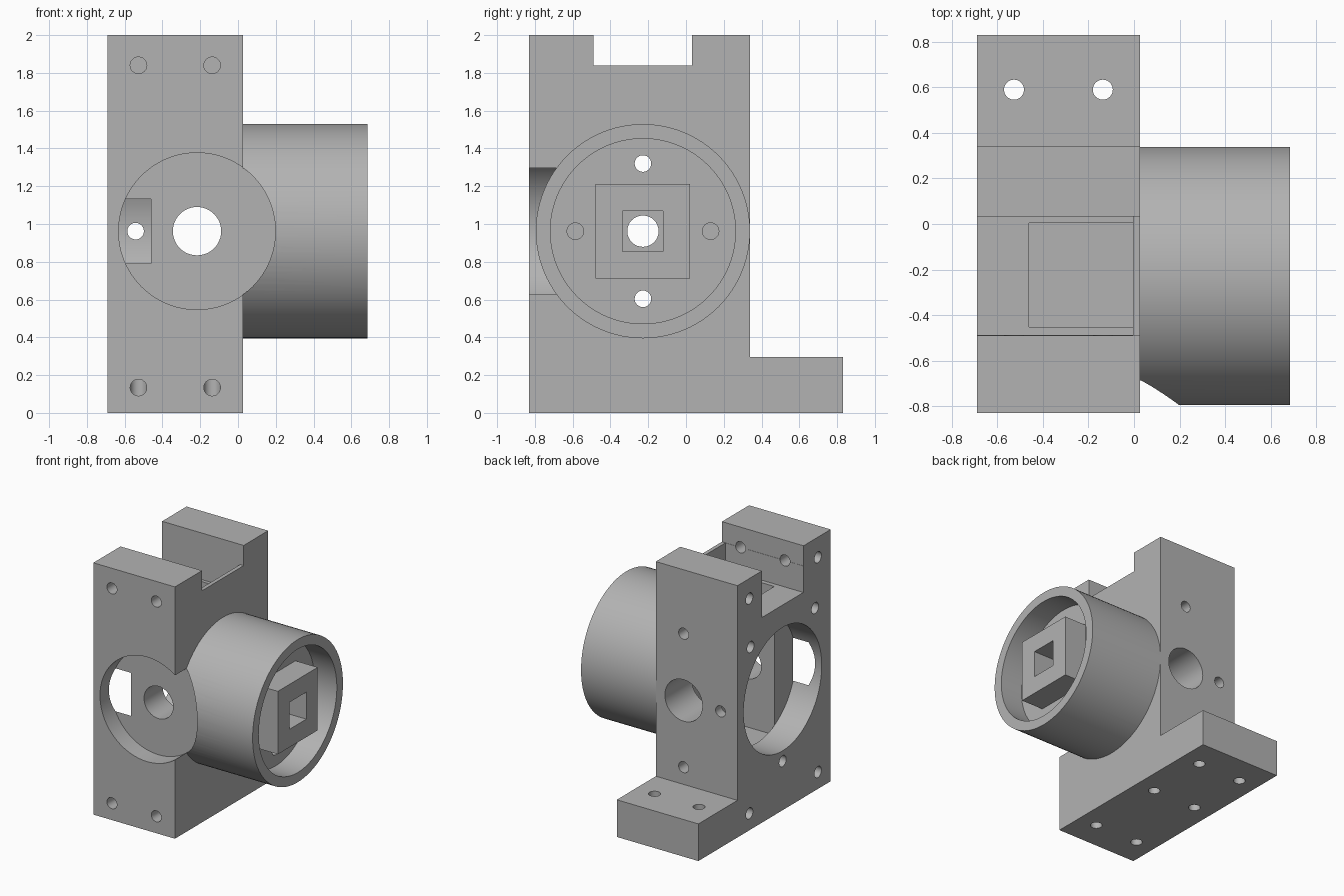
import bpy, math
from mathutils import Matrix

if "Cube" in bpy.data.objects:
    bpy.data.objects.remove(bpy.data.objects["Cube"])

CY, CZ = -0.228, 0.962      # drive axis (along x)
SX = -0.217                 # cross shaft axis (along y)

grey = bpy.data.materials.new("machined_grey")
grey.diffuse_color = (0.45, 0.45, 0.45, 1)
grey.use_nodes = True
grey.node_tree.nodes["Principled BSDF"].inputs["Base Color"].default_value = grey.diffuse_color


def box(name, x0, x1, y0, y1, z0, z1):
    bpy.ops.mesh.primitive_cube_add(size=1)
    o = bpy.context.object
    o.name = name
    o.data.transform(Matrix.Translation(((x0 + x1) / 2, (y0 + y1) / 2, (z0 + z1) / 2))
                     @ Matrix.Diagonal((x1 - x0, y1 - y0, z1 - z0, 1)))
    return o


def cyl(name, axis, a, b, r, u, v, n=32):
    """Cylinder from a to b along an axis; u, v are the other two coordinates in xyz order."""
    bpy.ops.mesh.primitive_cylinder_add(vertices=n, radius=r, depth=b - a)
    o = bpy.context.object
    o.name = name
    m = (a + b) / 2
    rot, loc = {
        'x': (Matrix.Rotation(math.pi / 2, 4, 'Y'), (m, u, v)),
        'y': (Matrix.Rotation(math.pi / 2, 4, 'X'), (u, m, v)),
        'z': (Matrix.Identity(4), (u, v, m)),
    }[axis]
    o.data.transform(Matrix.Translation(loc) @ rot)
    return o


def combine(target, other, op='DIFFERENCE'):
    mod = target.modifiers.new(op, 'BOOLEAN')
    mod.operation, mod.solver, mod.object = op, 'EXACT', other
    bpy.context.view_layer.objects.active = target
    bpy.ops.object.modifier_apply(modifier=mod.name)
    bpy.data.objects.remove(other, do_unlink=True)


# Upright block, foot and round housing
body = box("gearbox_housing", -0.69, 0.027, -0.83, 0.34, 0, 2)
combine(body, box("foot", -0.69, 0.027, 0.2, 0.83, 0, 0.295), 'UNION')
combine(body, cyl("round_housing", 'x', -0.1, 0.685, 0.567, CY, CZ, 96), 'UNION')

# Top notch with a thin lip on the right
combine(body, box("notch", -0.8, 0.1, -0.49, 0.033, 1.84, 2.1))
combine(body, box("deep_notch", -0.8, -0.004, -0.488, 0.033, 1.63, 2.0))

# Bore on the left, gear slot, front bearing recess
combine(body, cyl("left_bore", 'x', -0.8, -0.46, 0.49, CY, CZ, 96))
combine(body, box("gear_slot", -0.4601, -0.0041, -0.452, 0.005, 0.45, 1.7))
combine(body, cyl("front_recess", 'y', -1, -0.687, 0.415, SX, CZ, 96))
combine(body, cyl("front_shaft_hole", 'y', -0.75, -0.3, 0.128, SX, CZ, 48))
combine(body, cyl("back_shaft_hole", 'y', -0.1, 0.5, 0.165, SX, CZ, 48))

# Cup in the right end with a square socket post in the middle
cup = cyl("cup", 'x', 0.49, 0.8, 0.49, CY, CZ, 96)
combine(cup, box("post", 0.4, 0.685, CY - 0.25, CY + 0.25, CZ - 0.25, CZ + 0.25))
combine(body, cup)
combine(body, box("socket", 0.45, 0.8, CY - 0.107, CY + 0.107, CZ - 0.107, CZ + 0.107))
combine(body, cyl("axle_hole", 'x', -0.1, 0.6, 0.083, CY, CZ))

# Screw holes: (axis, start, end, u, v)
holes = [('x', -0.1, 0.6, CY, CZ + s * 0.358) for s in (-1, 1)]
holes += [('x', 0.2, 0.6, CY + s * 0.358, CZ) for s in (-1, 1)]
for x in (-0.527, -0.137):
    holes.append(('y', -1, -0.4, x, 1.84))           # front, into the notch
    holes.append(('y', -1, -0.6, x, 0.134))          # front, low
    holes.append(('z', -0.1, 0.4, x, 0.59))          # foot
    holes += [('z', -0.1, 0.2, x, y) for y in (0.07, -0.6)]
for y in (0.19, -0.67):
    holes += [('x', -0.8, -0.6, y, z) for z in (0.134, 1.84)]
holes += [('x', -0.8, -0.5, y, 1.45) for y in (0.175, -0.635)]
holes.append(('x', -0.8, -0.5, CY, 0.39))
holes += [('y', 0.15, 0.5, SX, CZ + s * 0.53) for s in (-1, 1)]
holes.append(('y', 0.0, 0.5, -0.542, CZ))
for axis, a, b, u, v in holes:
    combine(body, cyl("screw_hole", axis, a, b, 0.044, u, v, 24))

# Colour and shading
body.data.materials.clear()
body.data.materials.append(grey)
for p in body.data.polygons:
    p.material_index = 0
bpy.ops.object.select_all(action='DESELECT')
body.select_set(True)
bpy.context.view_layer.objects.active = body
bpy.ops.object.shade_smooth_by_angle(angle=math.radians(30))
